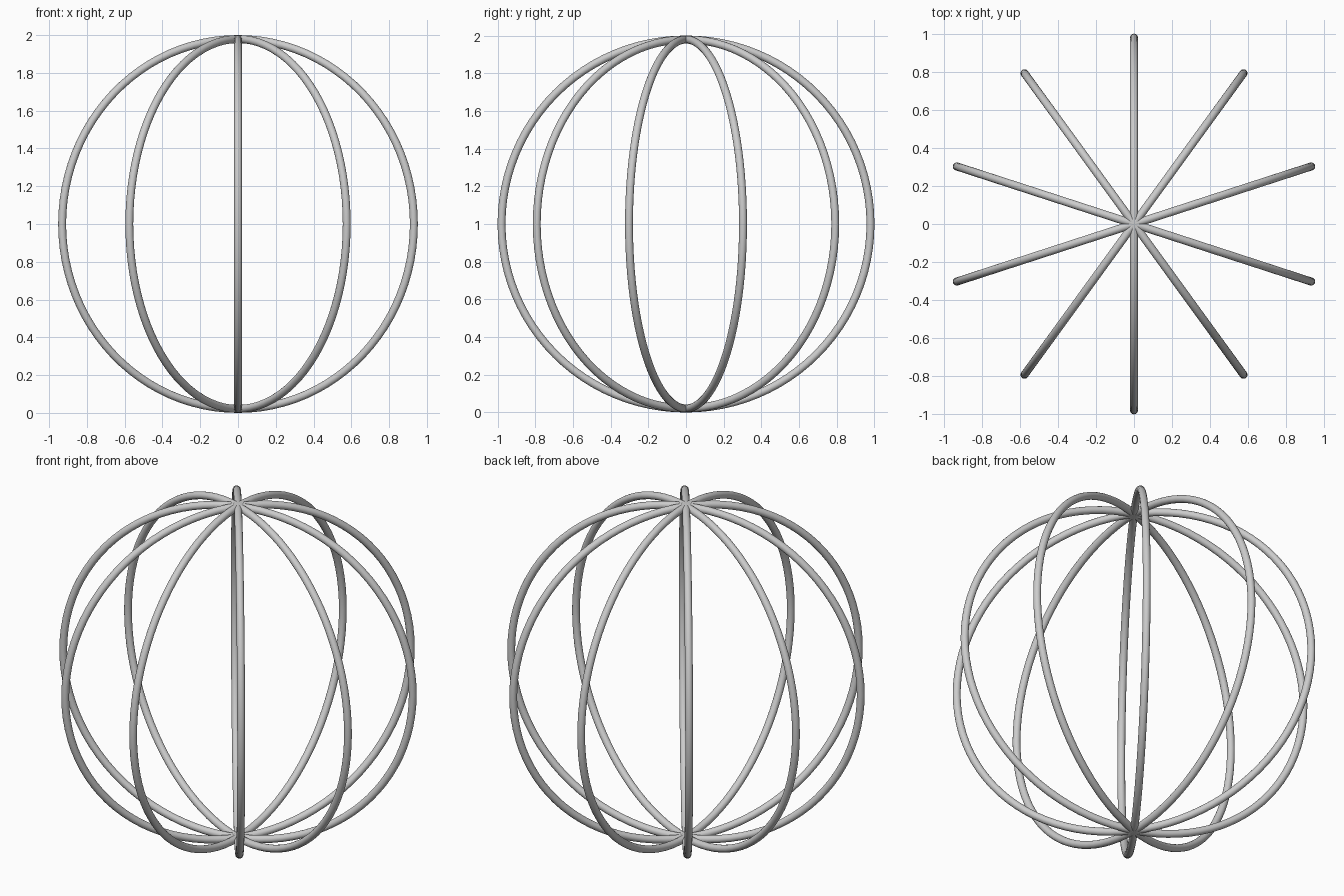
import bpy
from math import radians
from mathutils import Matrix

if "Cube" in bpy.data.objects:
    bpy.data.objects.remove(bpy.data.objects["Cube"])

RING_RADIUS = 0.979
TUBE_RADIUS = 0.021

# Five upright hoops crossing at the poles, evenly turned about z
for i in range(5):
    bpy.ops.mesh.primitive_torus_add(
        major_radius=RING_RADIUS, minor_radius=TUBE_RADIUS,
        major_segments=96, minor_segments=16)
    hoop = bpy.context.object
    hoop.name = f"hoop_{i + 1}"
    hoop.matrix_world = (Matrix.Translation((0, 0, 1))
                         @ Matrix.Rotation(radians(18 + 36 * i), 4, 'Z')
                         @ Matrix.Rotation(radians(90), 4, 'X'))
    bpy.ops.object.shade_smooth()
